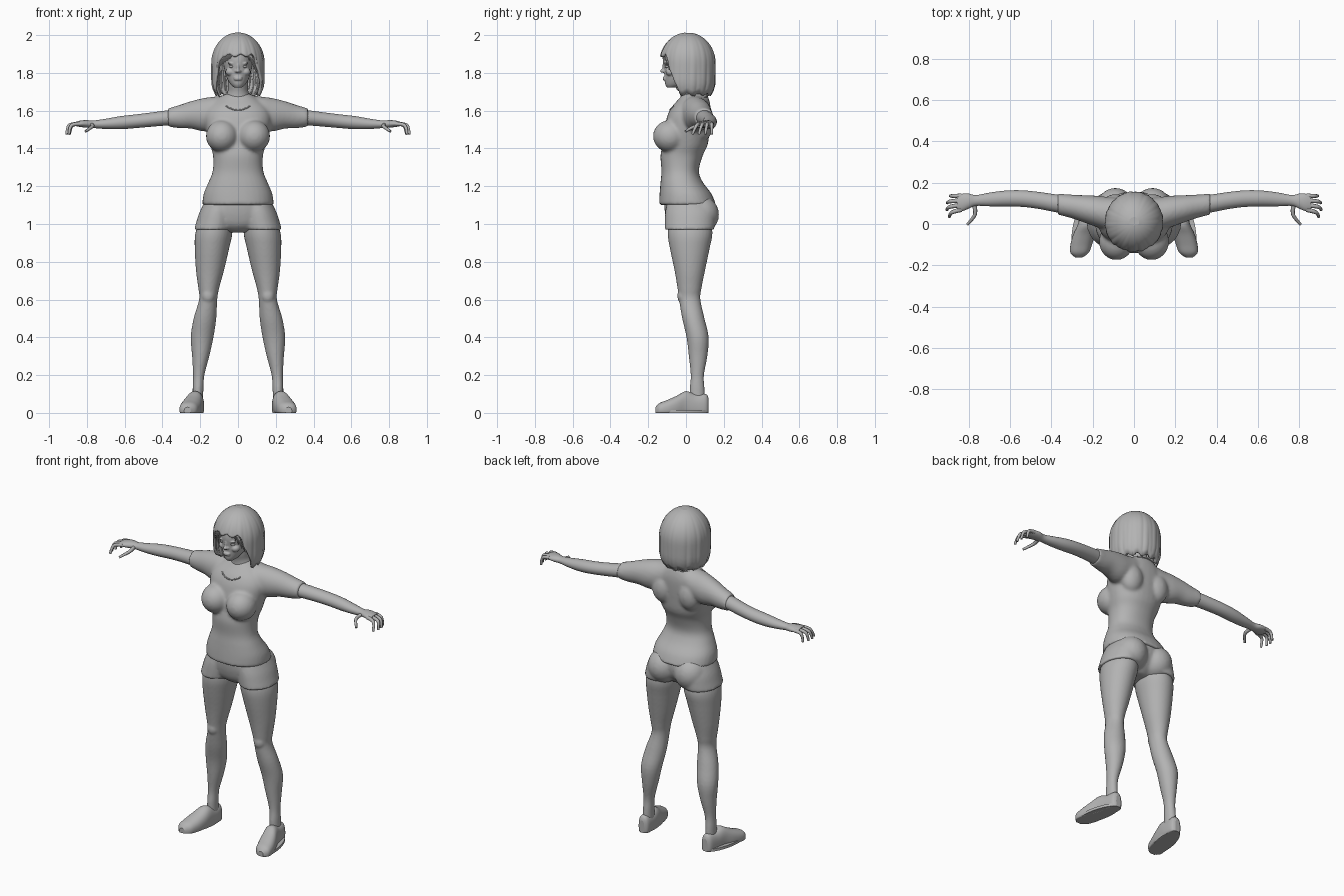
import bpy
import bmesh
import math
import random
from mathutils import Matrix, Vector
from mathutils.bvhtree import BVHTree

random.seed(4)
if "Cube" in bpy.data.objects:
    bpy.data.objects.remove(bpy.data.objects["Cube"], do_unlink=True)

# Single clay colour
grey = bpy.data.materials.new("clay_grey")
grey.use_nodes = True
GREY_COLOUR = (0.45, 0.45, 0.45, 1)
grey.diffuse_color = GREY_COLOUR
grey.node_tree.nodes["Principled BSDF"].inputs["Base Color"].default_value = GREY_COLOUR


def refine(rows, steps=4):
    """Catmull-Rom interpolation between the given section rows."""
    result = []
    last = len(rows) - 1
    for i in range(last):
        a, b, c, d = (rows[max(0, min(last, i + k))] for k in (-1, 0, 1, 2))
        for step in range(steps):
            t = step / steps
            result.append([
                q + t / 2 * (r - p + t * (2 * p - 5 * q + 4 * r - s + t * (3 * (q - r) + s - p)))
                for p, q, r, s in zip(a, b, c, d)])
    return result + [list(rows[-1])]


def loft(bm, axis, rows, paired=False, sides=32, power=1.0):
    """Closed loft along an axis; each row holds position, then low/high of the other two axes."""
    main = "xyz".index(axis)
    first, second = [i for i in range(3) if i != main]
    for mirror in ((1, -1) if paired else (1,)):
        rings = []
        for pos, lo1, hi1, lo2, hi2 in refine(rows):
            ring = []
            for k in range(sides):
                angle = math.tau * k / sides
                ca, sa = math.cos(angle), math.sin(angle)
                co = [0, 0, 0]
                co[main] = pos
                co[first] = (lo1 + hi1) / 2 + (hi1 - lo1) / 2 * math.copysign(abs(ca) ** power, ca)
                co[second] = (lo2 + hi2) / 2 + (hi2 - lo2) / 2 * math.copysign(abs(sa) ** power, sa)
                co[0] *= mirror
                ring.append(bm.verts.new(co))
            rings.append(ring)
        for low, high in zip(rings, rings[1:]):
            for k in range(sides):
                n = (k + 1) % sides
                bm.faces.new((low[k], low[n], high[n], high[k]))
        bm.faces.new(rings[0])
        bm.faces.new(rings[-1])


def ball(bm, centre, radii, paired=False):
    for mirror in ((1, -1) if paired else (1,)):
        x, y, z = centre
        place = Matrix.Translation((x * mirror, y, z)) @ Matrix.Diagonal((*radii, 1))
        bmesh.ops.create_uvsphere(bm, u_segments=24, v_segments=16, radius=1, matrix=place)


def finish(name, bm, voxel=0, smooth=0):
    """Turn the bmesh into a smooth object, optionally fused into one skin."""
    bmesh.ops.recalc_face_normals(bm, faces=bm.faces[:])
    mesh = bpy.data.meshes.new(name)
    bm.to_mesh(mesh)
    bm.free()
    for face in mesh.polygons:
        face.use_smooth = len(face.vertices) < 5
    mesh.materials.append(grey)
    obj = bpy.data.objects.new(name, mesh)
    bpy.context.collection.objects.link(obj)
    if voxel:
        fuse = obj.modifiers.new("fuse", "REMESH")
        fuse.mode = "VOXEL"
        fuse.voxel_size = voxel
        fuse.use_smooth_shade = True
        if smooth:
            relax = obj.modifiers.new("relax", "SMOOTH")
            relax.factor = 0.5
            relax.iterations = smooth
    return obj


def strands(name, paths, thickness, tip=0.3, closed=False):
    """Tapered tubes along point paths."""
    curve = bpy.data.curves.new(name, "CURVE")
    curve.dimensions = "3D"
    curve.bevel_depth = thickness
    curve.bevel_resolution = 2
    curve.resolution_u = 4
    curve.use_fill_caps = True
    for path in paths:
        spline = curve.splines.new("NURBS")
        spline.points.add(len(path) - 1)
        for i, (point, co) in enumerate(zip(spline.points, path)):
            point.co = (*co, 1)
            point.radius = 1 - (1 - tip) * i / (len(path) - 1)
        spline.order_u = 3
        spline.use_endpoint_u = not closed
        spline.use_cyclic_u = closed
    curve.materials.append(grey)
    obj = bpy.data.objects.new(name, curve)
    bpy.context.collection.objects.link(obj)


def wide(rows):
    """Rows that are symmetric in x: height, half width, front, back."""
    return [(z, -w, w, front, back) for z, w, front, back in rows]


# Shirt: torso, bust, shoulder blades and short sleeves
bm = bmesh.new()
loft(bm, "z", wide([
    (1.10, .19, -.143, .16), (1.16, .182, -.14, .135), (1.22, .157, -.135, .09),
    (1.28, .134, -.13, .068), (1.36, .132, -.135, .088), (1.42, .148, -.125, .115),
    (1.5, .168, -.115, .125), (1.57, .175, -.1, .13), (1.62, .155, -.075, .13),
    (1.66, .11, -.04, .122), (1.69, .065, -.015, .11)]), power=.9)
ball(bm, (.085, -.085, 1.465), (.085, .09, .085), paired=True)
ball(bm, (.09, .085, 1.53), (.07, .06, .09), paired=True)
loft(bm, "x", [
    (.04, 0, .12, 1.56, 1.685), (.12, -.03, .13, 1.5, 1.675), (.18, -.015, .137, 1.49, 1.667),
    (.25, .01, .14, 1.505, 1.65), (.31, .03, .143, 1.507, 1.63), (.37, .045, .147, 1.515, 1.612)],
    paired=True)
surface = BVHTree.FromBMesh(bm)
finish("shirt", bm, voxel=.009, smooth=6)

# Scooped neckline seam laid on the shirt
seam = []
for k in range(32):
    a = math.tau * k / 32
    guess = Vector((.085 * math.sin(a), .03 - .11 * math.cos(a), 1.645 - .045 * math.cos(a)))
    seam.append(surface.find_nearest(guess)[0])
strands("neckline", [seam], .004, tip=1, closed=True)

# Shorts: pelvis, buttocks and short legs
bm = bmesh.new()
loft(bm, "z", wide([
    (1.15, .165, -.11, .125), (1.1, .18, -.115, .145), (1.04, .195, -.108, .14),
    (.99, .16, -.09, .11), (.955, .06, -.05, .07)]))
ball(bm, (.09, .075, 1.05), (.095, .1, .1), paired=True)
loft(bm, "z", [
    (1.12, .02, .175, -.1, .13), (1.06, .015, .205, -.11, .155),
    (1.01, .02, .221, -.112, .155), (.97, .028, .233, -.112, .15)], paired=True)
finish("shorts", bm, voxel=.009, smooth=4)

# Legs
bm = bmesh.new()
loft(bm, "z", [
    (1.03, .03, .2, -.09, .13), (.95, .03, .226, -.097, .14), (.87, .047, .229, -.085, .125),
    (.75, .075, .222, -.06, .1), (.66, .1, .21, -.045, .082), (.6, .11, .206, -.037, .076),
    (.5, .115, .235, -.02, .098), (.4, .13, .25, .003, .12), (.3, .152, .243, .015, .113),
    (.2, .178, .238, .025, .095), (.13, .183, .24, .02, .098), (.05, .185, .24, .02, .1)],
    paired=True)
ball(bm, (.158, -.012, .62), (.036, .034, .045), paired=True)
finish("legs", bm, voxel=.007, smooth=3)

# Slip-on shoes with flat soles
bm = bmesh.new()
loft(bm, "y", [
    (.12, .2, .23, -.01, .075), (.105, .182, .248, -.03, .1), (.05, .179, .26, -.03, .1),
    (0, .183, .272, -.03, .115), (-.05, .19, .294, -.03, .09), (-.1, .203, .308, -.03, .068),
    (-.14, .22, .308, -.02, .052), (-.162, .25, .285, -.01, .03)], paired=True, power=.85)
for v in bm.verts:
    v.co.z = max(0, v.co.z)
finish("shoes", bm)
bm = bmesh.new()
for side in (1, -1):
    place = (Matrix.Translation((side * .243, -.02, .008))
             @ Matrix.Rotation(side * math.radians(12), 4, "Z")
             @ Matrix.Diagonal((.054, .143, .016, 1)))
    bmesh.ops.create_cone(bm, cap_ends=True, segments=32, radius1=1, radius2=1, depth=1, matrix=place)
finish("shoe_soles", bm)

# Arms and palms
bm = bmesh.new()
loft(bm, "x", [
    (.28, .035, .13, 1.525, 1.61), (.37, .055, .142, 1.522, 1.602), (.46, .073, .155, 1.515, 1.59),
    (.54, .083, .163, 1.508, 1.58), (.62, .085, .162, 1.502, 1.571), (.7, .086, .152, 1.503, 1.557),
    (.765, .088, .14, 1.508, 1.548), (.8, .075, .147, 1.51, 1.55), (.83, .063, .147, 1.513, 1.548),
    (.858, .066, .138, 1.518, 1.542)], paired=True, sides=24)
finish("arms", bm)

# Fingers and thumbs
digits = []
for side in (1, -1):
    for k in range(4):
        y = .07 + k * .022
        reach = (.01, .022, .02, .006)[k]
        digits.append([(side * (base + reach * grow), y + shift * (3 - k), z)
                       for base, grow, shift, z in (
                           (.835, 0, 0, 1.53), (.865, 1, -.003, 1.53),
                           (.882, 1, -.007, 1.51), (.885, 1, -.012, 1.475))])
    digits.append([(side * x, y, z) for x, y, z in (
        (.775, .1, 1.525), (.765, .055, 1.52), (.782, .025, 1.508), (.807, -.002, 1.49))])
strands("fingers", digits, .0115, tip=.6)

# Neck
bm = bmesh.new()
loft(bm, "z", wide([
    (1.6, .09, -.05, .11), (1.66, .072, -.03, .11), (1.7, .055, -.03, .095),
    (1.74, .052, -.04, .085), (1.8, .052, -.04, .085)]))
finish("neck", bm)

# Head with brow, nose, lips and cheeks
bm = bmesh.new()
loft(bm, "z", wide([
    (1.722, .02, -.1, -.05), (1.74, .04, -.11, .0), (1.775, .06, -.114, .05),
    (1.82, .073, -.117, .09), (1.87, .079, -.122, .11), (1.92, .075, -.11, .115),
    (1.965, .05, -.07, .085)]))
ball(bm, (0, -.12, 1.81), (.013, .017, .01))
ball(bm, (0, -.114, 1.83), (.008, .012, .028))
ball(bm, (.01, -.115, 1.808), (.008, .01, .007), paired=True)
for lip_height in (1.775, 1.766):
    ball(bm, (0, -.112, lip_height), (.023, .012, .006))
ball(bm, (.034, -.106, 1.85), (.024, .011, .005), paired=True)
ball(bm, (.04, -.082, 1.805), (.026, .026, .022), paired=True)
finish("head", bm, voxel=.004, smooth=2)
bm = bmesh.new()
ball(bm, (.033, -.099, 1.834), (.015, .013, .008), paired=True)
finish("eyes", bm)


def scalp(angle, z, lift=1.0):
    """Point on the bobbed hair surface; angle zero faces the front."""
    s = min((2 - z) / .15, 1)
    r = math.sqrt(max(0, 1 - (1 - s) ** 2))
    r -= .2 * (max(0, 1.76 - z) / .08) ** 2
    r *= lift
    return Vector((.127 * r * math.sin(angle), .008 - .135 * r * math.cos(angle), z))


def hemline(angle):
    """Lower edge of the hair: high over the face, chin length elsewhere."""
    t = max(0, min(1, (abs(angle) - .6) / .75))
    return 1.89 - .2 * t * t * (3 - 2 * t) + .007 * math.sin(angle * 13)


# Hair shell with combed ridges
bm = bmesh.new()
columns, levels = 120, 18
rows = []
for i in range(levels):
    t = (i + 1) / levels
    row = []
    for k in range(columns):
        a = math.tau * k / columns - math.pi
        z = 2 - (2 - hemline(a)) * t ** 1.7
        ridge = .012 * math.sin(a * 17 + 3 * t) + .01 * math.sin(a * 29)
        row.append(bm.verts.new(scalp(a, z, 1 + ridge * t)))
    rows.append(row)
bm.faces.new(rows[0])
for upper, lower in zip(rows, rows[1:]):
    for k in range(columns):
        n = (k + 1) % columns
        bm.faces.new((upper[k], upper[n], lower[n], lower[k]))
hair = finish("hair", bm)
shell = hair.modifiers.new("thickness", "SOLIDIFY")
shell.thickness = .014

# Loose locks down the sides and back, and a fringe swept to one side
locks = []
for k in range(30):
    a = 1.0 + k * (math.tau - 2.0) / 29 + random.uniform(-.06, .06)
    a = a - math.tau if a > math.pi else a
    top, end = random.uniform(1.86, 1.96), hemline(a) - random.uniform(-.03, .012)
    locks.append([scalp(a + .05 * math.sin(j), top + (end - top) * j / 6, 1.01) for j in range(7)])
for k in range(9):
    start, end, drop = .3 - .04 * k, -.35 - .1 * k, 1.875 - .009 * k
    locks.append([scalp(start + (end - start) * j / 6, 1.975 - (1.975 - drop) * (j / 6) ** 1.4,
                        1.0 + .006 * j) for j in range(7)])
for k in range(4):
    locks.append([scalp(.35 + (.15 + .14 * k) * j / 3, 1.97 - (.035 + .008 * k) * j, 1.01)
                  for j in range(4)])
strands("hair_locks", locks, .009, tip=.25)
